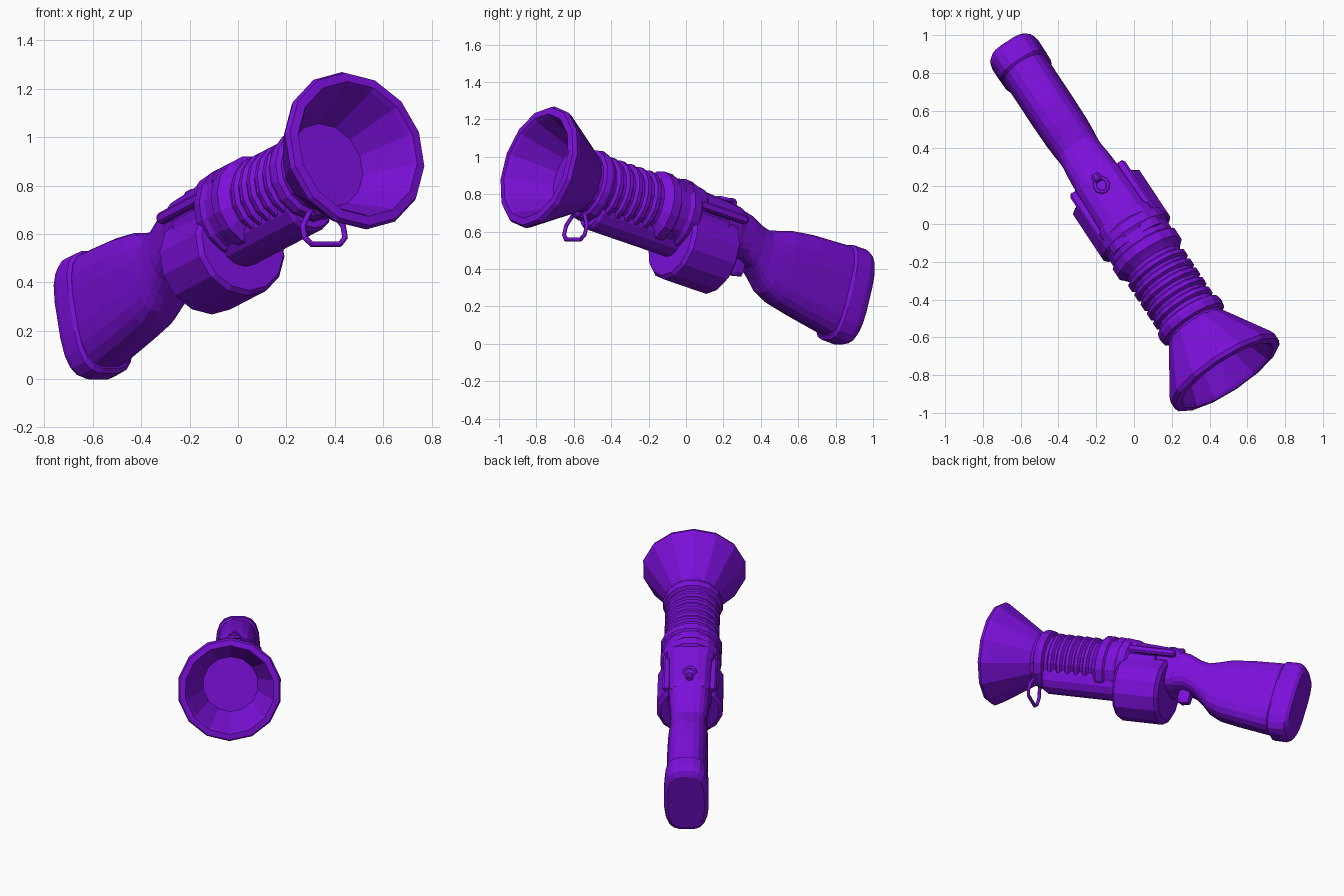
import bpy, bmesh, math
from mathutils import Matrix, Vector

# Gun frame: local x = forward along the barrel, y = sideways, z = up
YAW, PITCH = math.radians(33.5), math.radians(16)
sy, cy, sp, cp = math.sin(YAW), math.cos(YAW), math.sin(PITCH), math.cos(PITCH)
FWD = Vector((sy * cp, -cy * cp, sp))
SIDE = Vector((cy, sy, 0))
UP = Vector((-sy * sp, cy * sp, cp))
FRAME = Matrix.Translation(SIDE * -0.03) @ Matrix((FWD, SIDE, UP)).transposed().to_4x4()

purple = bpy.data.materials.new("purple")
purple.diffuse_color = (0.2, 0.005, 0.7, 1)


def add(name, data):
    ob = bpy.data.objects.new(name, data)
    bpy.context.collection.objects.link(ob)
    ob.matrix_world = FRAME
    data.materials.append(purple)
    return ob


def loft(name, sections, n=14, e=2.0, side=0.0):
    """Skin superellipse sections (a, bottom, top, half_width) along the gun."""
    bm = bmesh.new()
    rings = []
    for a, lo, hi, hw in sections:
        ring = []
        for i in range(n):
            t = 2 * math.pi * (i + 0.5) / n
            c, s = math.cos(t), math.sin(t)
            y = math.copysign(abs(c) ** (2 / e), c) * hw
            z = math.copysign(abs(s) ** (2 / e), s) * (hi - lo) / 2
            ring.append(bm.verts.new((a, side + y, (lo + hi) / 2 + z)))
        rings.append(ring)
    for p, q in zip(rings, rings[1:]):
        for i in range(n):
            j = (i + 1) % n
            bm.faces.new((p[i], p[j], q[j], q[i]))
    bm.faces.new(rings[0])
    bm.faces.new(rings[-1])
    bmesh.ops.recalc_face_normals(bm, faces=bm.faces)
    me = bpy.data.meshes.new(name)
    bm.to_mesh(me)
    bm.free()
    return add(name, me)


def lathe(name, axis_up, profile, n=14, side=0.0):
    return loft(name, [(a, axis_up - r, axis_up + r, r) for a, r in profile], n, 2.0, side)


def wire(name, points, r, cyclic=True):
    cu = bpy.data.curves.new(name, 'CURVE')
    cu.dimensions = '3D'
    cu.bevel_depth, cu.bevel_resolution = r, 1
    sp_ = cu.splines.new('POLY')
    sp_.points.add(len(points) - 1)
    for p, co in zip(sp_.points, points):
        p.co = (*co, 1)
    sp_.use_cyclic_u = cyclic
    return add(name, cu)


# Barrel with rear collar, ribs and front ring
profile = [(0.18, 0.17), (0.2, 0.195), (0.25, 0.2), (0.27, 0.188), (0.33, 0.188),
           (0.34, 0.2), (0.39, 0.2), (0.41, 0.18), (0.43, 0.163)]
for i in range(5):
    a = 0.45 + i * 0.062
    profile += [(a, 0.163), (a + 0.012, 0.18), (a + 0.034, 0.18), (a + 0.046, 0.163)]
profile += [(0.765, 0.165), (0.775, 0.19), (0.8, 0.197), (0.83, 0.19), (0.84, 0.17), (0.9, 0.165)]
lathe("barrel", 0.65, profile, 16)

# Flared bell muzzle, hollow with a flat floor
lathe("muzzle_bell", 0.655, [(0.85, 0.165), (0.87, 0.18), (1.115, 0.328), (1.14, 0.338), (1.163, 0.328),
                             (1.168, 0.29), (1.15, 0.278), (0.92, 0.18)], 14)

# Tube under the barrel, with cap
lathe("fore_tube", 0.53, [(0.2, 0.112), (0.75, 0.112), (0.77, 0.1)], 14)
lathe("fore_tube_cap", 0.505, [(0.74, 0.05), (0.85, 0.05), (0.87, 0.035)], 10)

# Sling loop at the front
wire("sling_loop", [(0.83, -0.035, 0.51), (0.83, -0.1, 0.42), (0.83, -0.1, 0.37), (0.83, -0.07, 0.342),
                    (0.83, 0.07, 0.342), (0.83, 0.1, 0.37), (0.83, 0.1, 0.42), (0.83, 0.035, 0.51)], 0.012)

# Drum magazine
lathe("drum", 0.515, [(-0.09, 0.19), (-0.07, 0.217), (0.21, 0.217), (0.23, 0.2)], 14)

# Receiver
loft("receiver", [(0.3, 0.48, 0.835, 0.165), (0.16, 0.48, 0.825, 0.165), (0.14, 0.48, 0.815, 0.15),
                  (-0.1, 0.5, 0.8, 0.142), (-0.14, 0.52, 0.785, 0.132)], 16, 3.2)

# Side rails: a long rod and a block on each side
for label, s in (("left", 1), ("right", -1)):
    loft("side_rail_" + label, [(0.22, 0.695, 0.745, 0.028), (-0.1, 0.695, 0.745, 0.028),
                                (-0.12, 0.705, 0.735, 0.018)], 8, 3, s * 0.148)
    loft("side_block_" + label, [(0.22, 0.62, 0.69, 0.025), (0.0, 0.62, 0.69, 0.025)], 8, 4, s * 0.15)

# Keyhole-shaped latch on top
wire("top_latch_ring", [(-0.045 + 0.04 * math.cos(t * math.pi / 5), 0.036 * math.sin(t * math.pi / 5), 0.815)
                        for t in range(10)], 0.01)
lathe("top_latch_knob", 0.812, [(-0.115, 0.018), (-0.105, 0.025), (-0.08, 0.025), (-0.07, 0.018)], 8)

# Stock with narrow grip
loft("stock", [(-0.1, 0.51, 0.795, 0.135), (-0.2, 0.53, 0.775, 0.128), (-0.28, 0.5, 0.742, 0.12),
               (-0.34, 0.455, 0.73, 0.12), (-0.4, 0.4, 0.745, 0.125), (-0.48, 0.362, 0.768, 0.13),
               (-0.62, 0.335, 0.785, 0.132), (-0.88, 0.293, 0.795, 0.132)], 20, 2.9)

# Butt plate
loft("butt_plate", [(-0.86, 0.29, 0.79, 0.132), (-0.875, 0.273, 0.803, 0.143), (-0.96, 0.271, 0.803, 0.145),
                    (-0.99, 0.285, 0.785, 0.138), (-1.01, 0.32, 0.75, 0.118)], 20, 3.2)

# Trigger
loft("trigger", [(-0.17, 0.45, 0.57, 0.026), (-0.2, 0.435, 0.57, 0.03), (-0.25, 0.445, 0.57, 0.028)], 8, 4)
